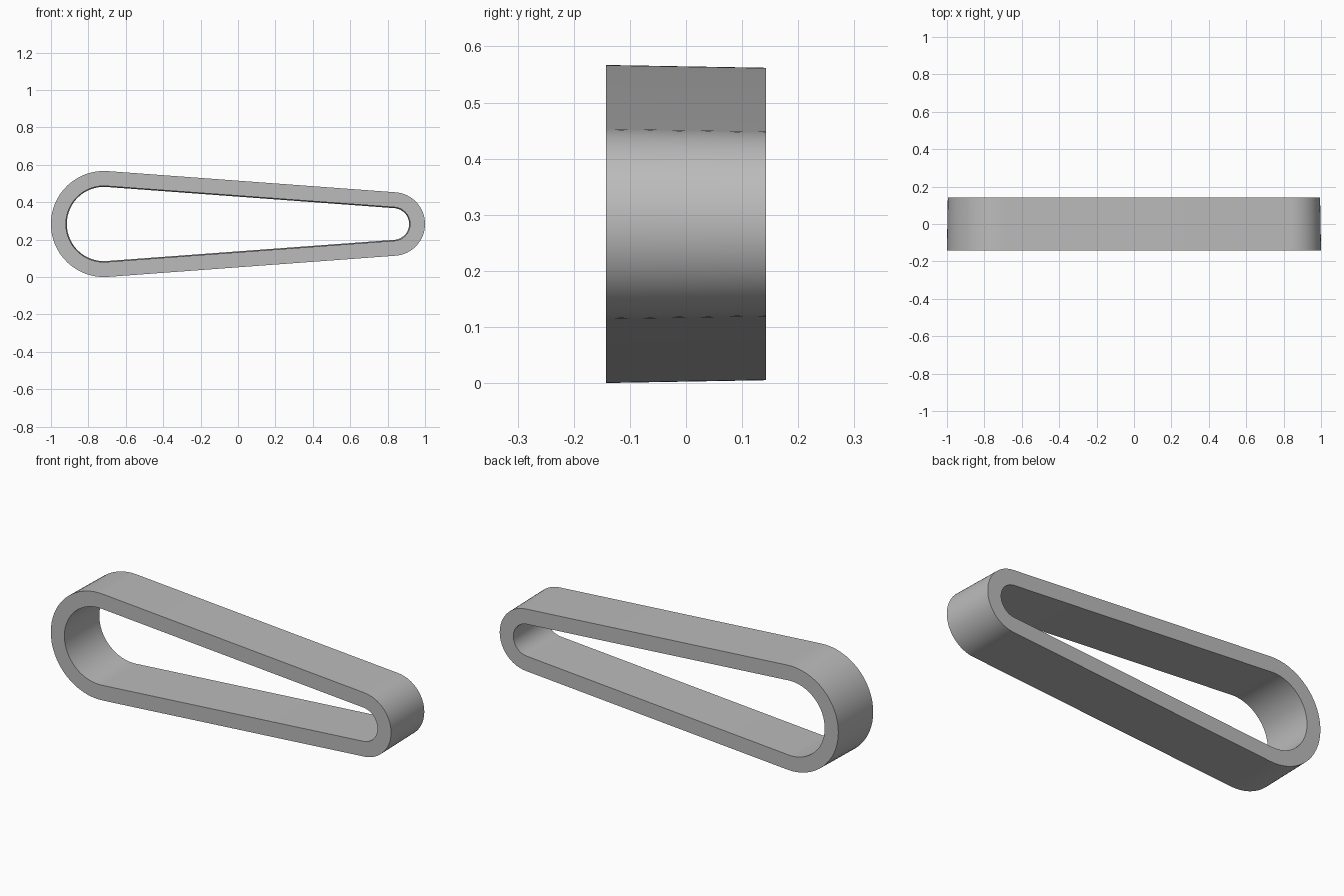
import bpy
import bmesh
import math

cube = bpy.data.objects.get("Cube")
if cube:
    bpy.data.objects.remove(cube, do_unlink=True)

grey = bpy.data.materials.new("Plain grey")
grey.use_nodes = True
grey.diffuse_color = (0.5, 0.5, 0.5, 1)
grey.node_tree.nodes["Principled BSDF"].inputs["Base Color"].default_value = (0.5, 0.5, 0.5, 1)

# Link proportions: two end centres, joined by tangent sides
BIG_X, SMALL_X, MID_Z = -0.717, 0.83, 0.2835
BIG_R, SMALL_R = 0.2835, 0.17
WALL, HALF_DEPTH, DRAFT = 0.08, 0.143, 0.005
STEPS = 32


def loop(bm, inset, y):
    """Tapered oval outline, moved inward by inset."""
    tilt = math.asin((BIG_R - SMALL_R) / (SMALL_X - BIG_X))
    right = math.pi / 2 - tilt
    ends = [(SMALL_X, SMALL_R, -right, right),
            (BIG_X, BIG_R, right, 2 * math.pi - right)]
    verts = []
    for cx, radius, start, stop in ends:
        for i in range(STEPS + 1):
            a = start + (stop - start) * i / STEPS
            r = radius - inset
            verts.append(bm.verts.new((cx + r * math.cos(a), y, MID_Z + r * math.sin(a))))
    return verts


# Closed ring: outer front, outer back, inner back, inner front
bm = bmesh.new()
rings = [loop(bm, 0, -HALF_DEPTH),
         loop(bm, DRAFT, HALF_DEPTH),
         loop(bm, WALL + DRAFT, HALF_DEPTH),
         loop(bm, WALL, -HALF_DEPTH)]
for k, ring in enumerate(rings):
    following = rings[(k + 1) % len(rings)]
    for i in range(len(ring)):
        j = (i + 1) % len(ring)
        bm.faces.new((ring[i], ring[j], following[j], following[i]))
bmesh.ops.recalc_face_normals(bm, faces=bm.faces)

mesh = bpy.data.meshes.new("tapered_link")
bm.to_mesh(mesh)
bm.free()
mesh.materials.append(grey)
link = bpy.data.objects.new("tapered_link", mesh)
bpy.context.collection.objects.link(link)

# Smooth round ends with crisp rims
bpy.ops.object.select_all(action="DESELECT")
link.select_set(True)
bpy.context.view_layer.objects.active = link
bpy.ops.object.shade_smooth_by_angle(angle=math.radians(30))
